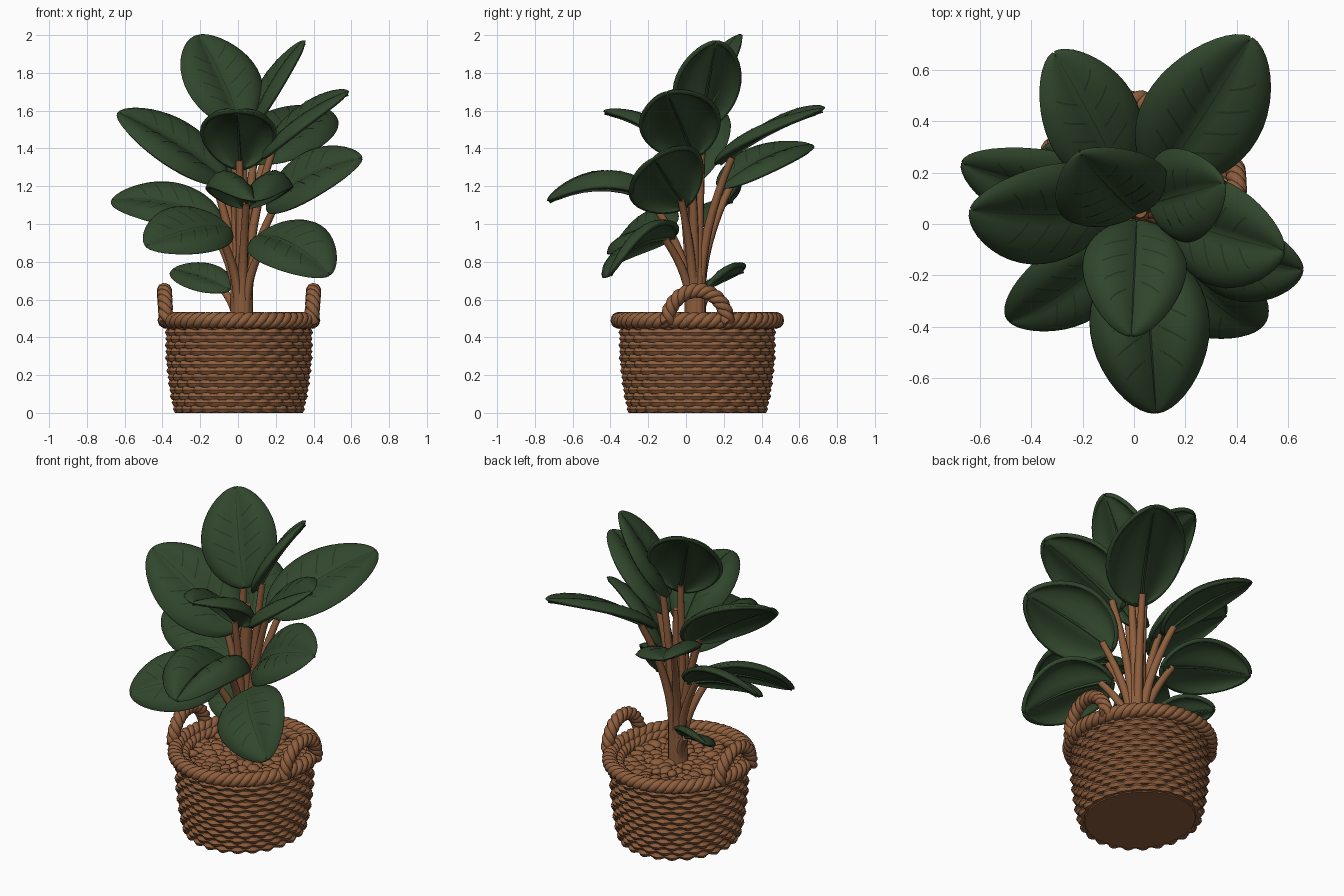
import bpy, bmesh, random
from math import sin, cos, pi
from mathutils import Vector, Matrix

random.seed(4)
if "Cube" in bpy.data.objects:
    bpy.data.objects.remove(bpy.data.objects["Cube"])


def material(name, rgb):
    m = bpy.data.materials.new(name)
    m.use_nodes = True
    m.diffuse_color = (*rgb, 1)
    bsdf = m.node_tree.nodes["Principled BSDF"]
    bsdf.inputs["Base Color"].default_value = (*rgb, 1)
    bsdf.inputs["Roughness"].default_value = 0.8
    return m


GREEN = material("leaf green", (0.03, 0.061, 0.025))
VEIN = material("vein green", (0.018, 0.037, 0.015))
WICKER = material("wicker brown", (0.27, 0.112, 0.047))

CENTER = Vector((0.005, 0.06, 0))
Z, X = Vector((0, 0, 1)), Vector((1, 0, 0))


def finish(name, bm, mat, thickness=0):
    bmesh.ops.recalc_face_normals(bm, faces=bm.faces)
    me = bpy.data.meshes.new(name)
    bm.to_mesh(me)
    bm.free()
    ob = bpy.data.objects.new(name, me)
    bpy.context.collection.objects.link(ob)
    me.materials.append(mat)
    if thickness:
        mod = ob.modifiers.new("thickness", "SOLIDIFY")
        mod.thickness = thickness
        mod.offset = 0
    bpy.ops.object.select_all(action="DESELECT")
    ob.select_set(True)
    bpy.context.view_layer.objects.active = ob
    bpy.ops.object.shade_smooth_by_angle(angle=0.9)


def frames(pts, ref, cyclic):
    """Yield each point with two axes across the path."""
    n = len(pts)
    for i, p in enumerate(pts):
        a = pts[(i - 1) % n] if cyclic else pts[max(i - 1, 0)]
        b = pts[(i + 1) % n] if cyclic else pts[min(i + 1, n - 1)]
        t = (b - a).normalized()
        side = t.cross(ref).normalized()
        yield p, side, side.cross(t)


def bridge(bm, rings, cyclic):
    for a, b in zip(rings, rings[1:] + (rings[:1] if cyclic else [])):
        for j in range(len(a)):
            k = (j + 1) % len(a)
            bm.faces.new((a[j], a[k], b[k], b[j]))
    if not cyclic:
        bm.faces.new(rings[0])
        bm.faces.new(rings[-1])


def tube(bm, pts, radius, ref=Z, cyclic=False, sides=6):
    """Tube whose radius is a function of the fraction along the path."""
    rings = []
    for i, (p, s, u) in enumerate(frames(pts, ref, cyclic)):
        r = radius(i / len(pts))
        rings.append([bm.verts.new(p + r * (cos(q) * s + sin(q) * u))
                      for q in (2 * pi * j / sides for j in range(sides))])
    bridge(bm, rings, cyclic)


def rope(name, pts, offset, radius, twists, ref, cyclic):
    bm = bmesh.new()
    for k in range(3):
        strand = []
        for i, (p, s, u) in enumerate(frames(pts, ref, cyclic)):
            q = 2 * pi * (k / 3 + twists * i / len(pts))
            strand.append(p + offset * (cos(q) * s + sin(q) * u))
        tube(bm, strand, lambda f: radius, ref, cyclic, 8)
    finish(name, bm, WICKER)


def oval(rx, ry, z, n, wave=lambda a: 0):
    return [CENTER + Vector(((rx + wave(a)) * cos(a), (ry + wave(a)) * sin(a), z))
            for a in (2 * pi * i / n for i in range(n))]


def basket_radius(z):
    return 0.31 + 0.058 * min(1, z / 0.3) ** 0.5


# Woven basket wall: strands swell where they pass over a stake
ROWS, WAVES = 14, 24
bm = bmesh.new()
for row in range(ROWS):
    z = 0.02 + row * 0.44 / (ROWS - 1)
    r = basket_radius(z)
    tube(bm, oval(r - 0.006, r + 0.019, z, 144, lambda a: 0.007 * cos(WAVES * a + pi * row)),
         lambda f: 0.0195 + 0.004 * cos(WAVES * 2 * pi * f + pi * row), Z, True)
finish("woven_wall", bm, WICKER)

# Solid liner with the basket floor
bm = bmesh.new()
rings = [[bm.verts.new(p) for p in oval(basket_radius(z) - 0.006, basket_radius(z) + 0.019, z, 48)]
         for z in (0.0, 0.03, 0.1, 0.25, 0.42)]
bridge(bm, rings, False)
finish("basket_liner", bm, WICKER)

# Upright stakes behind the weave
bm = bmesh.new()
for i in range(2 * WAVES):
    a = pi * (i + 0.5) / WAVES
    tube(bm, [CENTER + Vector(((basket_radius(z) - 0.002) * cos(a),
                               (basket_radius(z) + 0.023) * sin(a), z))
              for z in (0.01, 0.1, 0.25, 0.45)], lambda f: 0.009, X + Vector((0, 0.3, 0)), sides=4)
finish("basket_stakes", bm, WICKER)

# Rope rim, inner rope and two arched rope handles
rope("rope_rim", oval(0.386, 0.416, 0.49, 200), 0.021, 0.024, 18, Z, True)
rope("inner_rope", oval(0.335, 0.365, 0.468, 180), 0.014, 0.019, 16, Z, True)
for side, label in ((1, "left"), (-1, "right")):
    arch = [CENTER + Vector((side * (0.385 + 0.01 * sin(a)), -0.158 * cos(a), 0.48 + 0.168 * sin(a)))
            for a in (pi * i / 48 for i in range(49))]
    rope(label + "_handle", arch, 0.019, 0.022, 4, X, False)

# Pebbly soil
bm = bmesh.new()
bridge(bm, [[bm.verts.new(p) for p in oval(0.35, 0.38, z, 40)] for z in (0.4, 0.445)], False)
finish("soil", bm, WICKER)
bm = bmesh.new()
for i in range(110):
    r, a = (i / 110) ** 0.5, i * 2.39996
    place = CENTER + Vector((0.31 * r * cos(a), 0.34 * r * sin(a), 0.445 + random.uniform(0, 0.015)))
    size = random.uniform(0.028, 0.042)
    bmesh.ops.create_icosphere(bm, subdivisions=2, radius=size, matrix=Matrix.Translation(place)
                               @ Matrix.Rotation(a, 4, "Z") @ Matrix.Diagonal((1.2, 0.9, 0.6, 1)))
finish("pebbles", bm, WICKER)

# Leaves: base, tip, width, arch, roll, cup
LEAVES = {
    "top_back_leaf": ((0.01, 0.05, 1.52), (-0.21, 0.28, 1.99), 0.42, 0.03, -0.35, 0.35),
    "top_left_leaf": ((0.07, 0.08, 1.5), (0.35, 0.16, 1.96), 0.35, 0.02, 0, 0.35),
    "top_front_leaf": ((0.01, 0.0, 1.29), (-0.01, -0.43, 1.59), 0.38, 0.06, 0, 0.5),
    "back_left_leaf": ((0.1, 0.18, 1.32), (0.45, 0.72, 1.6), 0.45, 0.03, 0.25, 0.35),
    "upper_left_leaf": ((0.13, 0.04, 1.35), (0.58, -0.1, 1.69), 0.41, 0.03, 0.36, 0.35),
    "middle_left_leaf": ((0.16, 0.0, 1.09), (0.65, -0.17, 1.34), 0.42, 0.05, 0.7, 0.35),
    "low_left_leaf": ((0.11, -0.06, 0.93), (0.48, -0.4, 0.73), 0.4, 0.07, 0.55, 0.35),
    "front_leaf": ((0.04, -0.1, 1.08), (0.085, -0.725, 1.12), 0.44, 0.09, 0, 0.7),
    "upper_right_leaf": ((-0.07, 0.06, 1.22), (-0.63, 0.06, 1.58), 0.44, 0.03, -0.55, 0.35),
    "back_right_leaf": ((-0.06, 0.19, 1.19), (-0.31, 0.66, 1.41), 0.36, 0.04, 0.2, 0.35),
    "middle_right_leaf": ((-0.1, 0.13, 1.01), (-0.66, 0.24, 1.12), 0.34, 0.05, -0.65, 0.35),
    "low_right_leaf": ((-0.06, -0.07, 0.98), (-0.48, -0.37, 0.88), 0.37, 0.04, -0.65, 0.35),
    "small_leaf": ((-0.05, 0.1, 0.65), (-0.34, 0.3, 0.75), 0.22, 0.02, -0.55, 0.35),
}


def leaf_surface(base, tip, width, arch, roll, cup):
    base, tip = Vector(base), Vector(tip)
    d = (tip - base).normalized()
    side = Matrix.Rotation(roll, 3, d) @ d.cross(Z).normalized()
    up = side.cross(d)

    def point(t, u, lift=0.0):
        w = width / 2 * max(sin(pi * min(t, 1) ** 0.92), 0.0) ** 0.55 + 0.003
        bulge = w * cup * (abs(u) ** 0.8 - u ** 4) + arch * 4 * t * (1 - t)
        return base.lerp(tip, t) + side * (u * w) + up * (bulge + lift)
    return point


def strip(bm, point, path, half):
    """Thin plate lying on the leaf along (t, u) steps."""
    rows = [[bm.verts.new(point(t + half * e * abs(k), u + 2 * half * e * (1 - abs(k)), 0.0145))
             for e in (-1, 1)] for t, u, k in path]
    for a, b in zip(rows, rows[1:]):
        bm.faces.new((a[0], a[1], b[1], b[0]))


NT, NU = 20, 14
veins, ribs, stalks = bmesh.new(), bmesh.new(), bmesh.new()
for name, spec in LEAVES.items():
    point = leaf_surface(*spec)
    bm = bmesh.new()
    grid = [[bm.verts.new(point((1 - cos(pi * i / NT)) / 2, sin(pi / 2 * (2 * j / NU - 1))))
             for j in range(NU + 1)] for i in range(NT + 1)]
    for a, b in zip(grid, grid[1:]):
        for j in range(NU):
            bm.faces.new((a[j], a[j + 1], b[j + 1], b[j]))
    finish(name, bm, GREEN, 0.024)

    # Midrib, slanting side veins and a rib under the blade
    strip(veins, point, [(0.05 + 0.9 * i / 16, 0, 0) for i in range(17)], 0.007)
    for s in (-1, 1):
        for k in range(4):
            t = 0.22 + 0.15 * k + 0.03 * s
            strip(veins, point, [(t + 0.11 * q, s * (0.15 + 0.5 * q), 1)
                                 for q in (i / 6 for i in range(7))], 0.007)
    tube(ribs, [point(0.06 + 0.11 * i, 0, -0.01) for i in range(9)],
         lambda f: 0.012 - 0.008 * f, Z + Vector((0.1, 0.1, 0)), sides=5)

    # Stalk rising with the trunk, then bending out to the leaf
    base = Vector(spec[0])
    out = Vector((base.x - 0.02, base.y - 0.05, 0))
    root = Vector((0.02, 0.05, 0.42)) + out.normalized() * 0.03
    bend = root + Vector((0, 0, max(0.05, (base.z - 0.42) * 0.6)))
    end = point(0.12, 0, -0.012)
    path = [root]
    for i in range(9):
        q = i / 8
        path.append(root.lerp(bend, 0.4 + 0.6 * q).lerp(bend.lerp(end, q), q))
    tube(stalks, path, lambda f: 0.03 - 0.012 * f, X + Vector((0, 0.2, 0)), sides=8)
finish("leaf_veins", veins, VEIN)
finish("leaf_ribs", ribs, GREEN)
finish("stalks", stalks, WICKER)

# Central trunk
bm = bmesh.new()
tube(bm, [Vector((0.02 + 0.004 * sin(5 * i), 0.05, 0.42 + 0.11 * i)) for i in range(10)],
     lambda f: 0.058 - 0.035 * f, X, sides=10)
finish("trunk", bm, WICKER)
